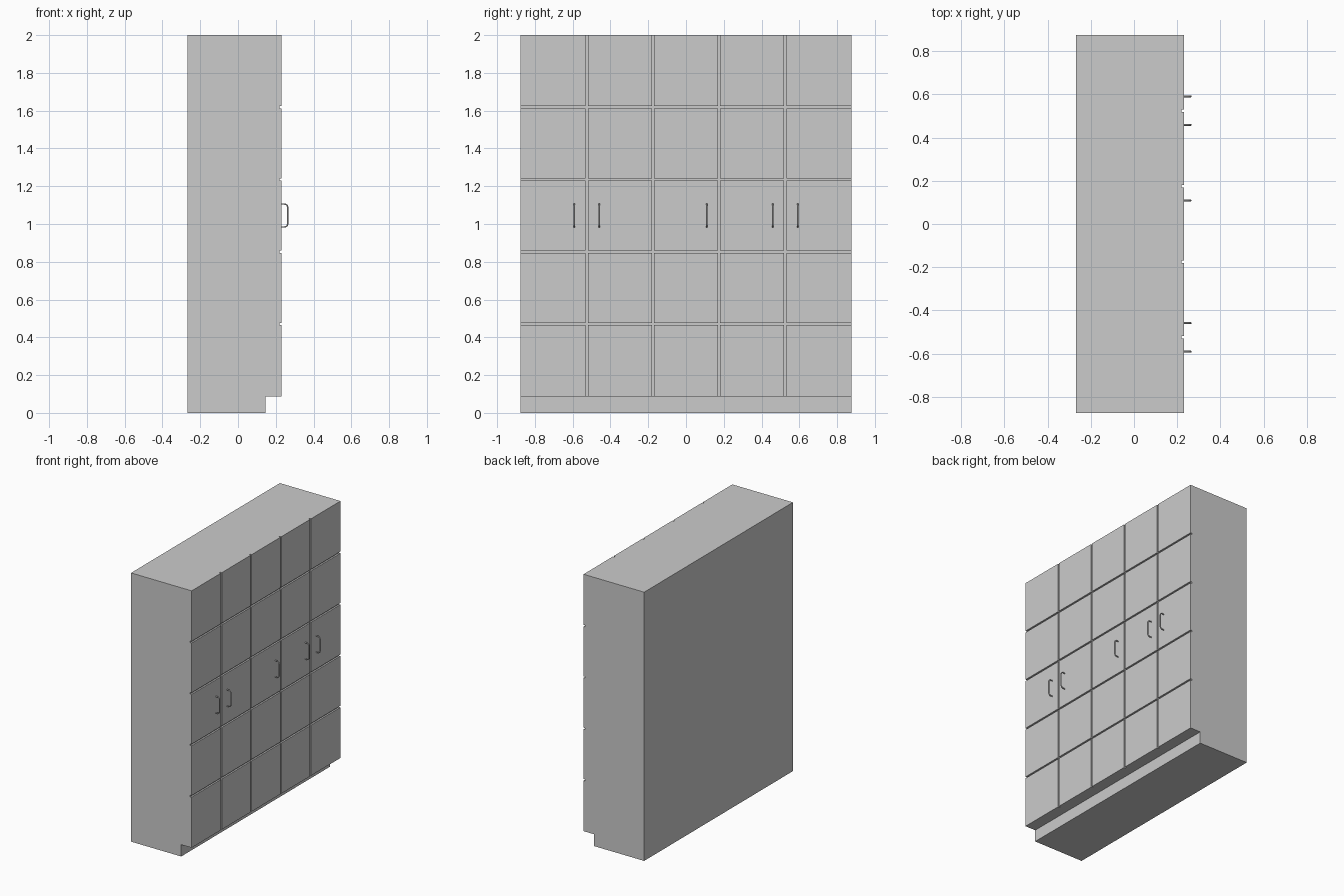
import bpy, bmesh, math
from mathutils import Vector

if "Cube" in bpy.data.objects:
    bpy.data.objects.remove(bpy.data.objects["Cube"])

BACK, FRONT, HALF_W, TOP = -0.268, 0.231, 0.875, 2.0
PLINTH_X, PLINTH_Z = 0.145, 0.088
GROOVE, DEPTH = 0.012, 0.012
N = 5
link = bpy.context.collection.objects.link


def box(name, lo, hi):
    bm = bmesh.new()
    bmesh.ops.create_cube(bm, size=1)
    for v in bm.verts:
        v.co = [(a + b) / 2 + c * (b - a) for a, b, c in zip(lo, hi, v.co)]
    me = bpy.data.meshes.new(name)
    bm.to_mesh(me)
    bm.free()
    ob = bpy.data.objects.new(name, me)
    link(ob)
    return ob


# Cabinet: side profile with horizontal grooves and toe recess, extruded across
profile = [(BACK, 0), (PLINTH_X, 0), (PLINTH_X, PLINTH_Z), (FRONT, PLINTH_Z)]
for i in range(1, N):
    z = PLINTH_Z + (TOP - PLINTH_Z) * i / N
    h = GROOVE / 2
    profile += [(FRONT, z - h), (FRONT - DEPTH, z - h), (FRONT - DEPTH, z + h), (FRONT, z + h)]
profile += [(FRONT, TOP), (BACK, TOP)]
bm = bmesh.new()
side = bm.faces.new([bm.verts.new((x, -HALF_W, z)) for x, z in profile])
ext = bmesh.ops.extrude_face_region(bm, geom=[side])["geom"]
bmesh.ops.translate(bm, vec=(0, 2 * HALF_W, 0),
                    verts=[g for g in ext if isinstance(g, bmesh.types.BMVert)])
bmesh.ops.recalc_face_normals(bm, faces=bm.faces)
me = bpy.data.meshes.new("cabinet")
bm.to_mesh(me)
bm.free()
cabinet = bpy.data.objects.new("cabinet", me)
link(cabinet)

# Vertical grooves between the doors
bpy.context.view_layer.objects.active = cabinet
for i in range(1, N):
    y = -HALF_W + 2 * HALF_W * i / N
    cutter = box("groove_cutter", (FRONT - DEPTH + 0.0003, y - GROOVE / 2, 0.02),
                 (FRONT + 0.1, y + GROOVE / 2, TOP + 0.1))
    # keep the cutter clear of the plinth
    for v in cutter.data.vertices:
        v.co.x = max(v.co.x, PLINTH_X + 0.01)
    mod = cabinet.modifiers.new("groove", 'BOOLEAN')
    mod.operation, mod.solver, mod.object = 'DIFFERENCE', 'EXACT', cutter
    bpy.ops.object.modifier_apply(modifier=mod.name)
    bpy.data.objects.remove(cutter)

# Bow handles: rounded U path with a round section
R, OUT, Z0, Z1, CORNER = 0.004, 0.263, 0.984, 1.106, 0.018


def arc(cx, cz, a0, a1, n=6):
    return [(cx + CORNER * math.cos(math.radians(a0 + (a1 - a0) * k / n)),
             cz + CORNER * math.sin(math.radians(a0 + (a1 - a0) * k / n))) for k in range(n + 1)]


path = ([(FRONT - 0.004, Z0)] + arc(OUT - CORNER, Z0 + CORNER, -90, 0)
        + arc(OUT - CORNER, Z1 - CORNER, 0, 90) + [(FRONT - 0.004, Z1)])
for y in (-0.591, -0.459, 0.109, 0.459, 0.591):
    cu = bpy.data.curves.new("handle", 'CURVE')
    cu.dimensions = '3D'
    cu.bevel_depth, cu.bevel_resolution, cu.use_fill_caps = R, 3, True
    sp = cu.splines.new('POLY')
    sp.points.add(len(path) - 1)
    for p, (x, z) in zip(sp.points, path):
        p.co = (x, y, z, 1)
    sp.use_smooth = True
    link(bpy.data.objects.new("handle", cu))
